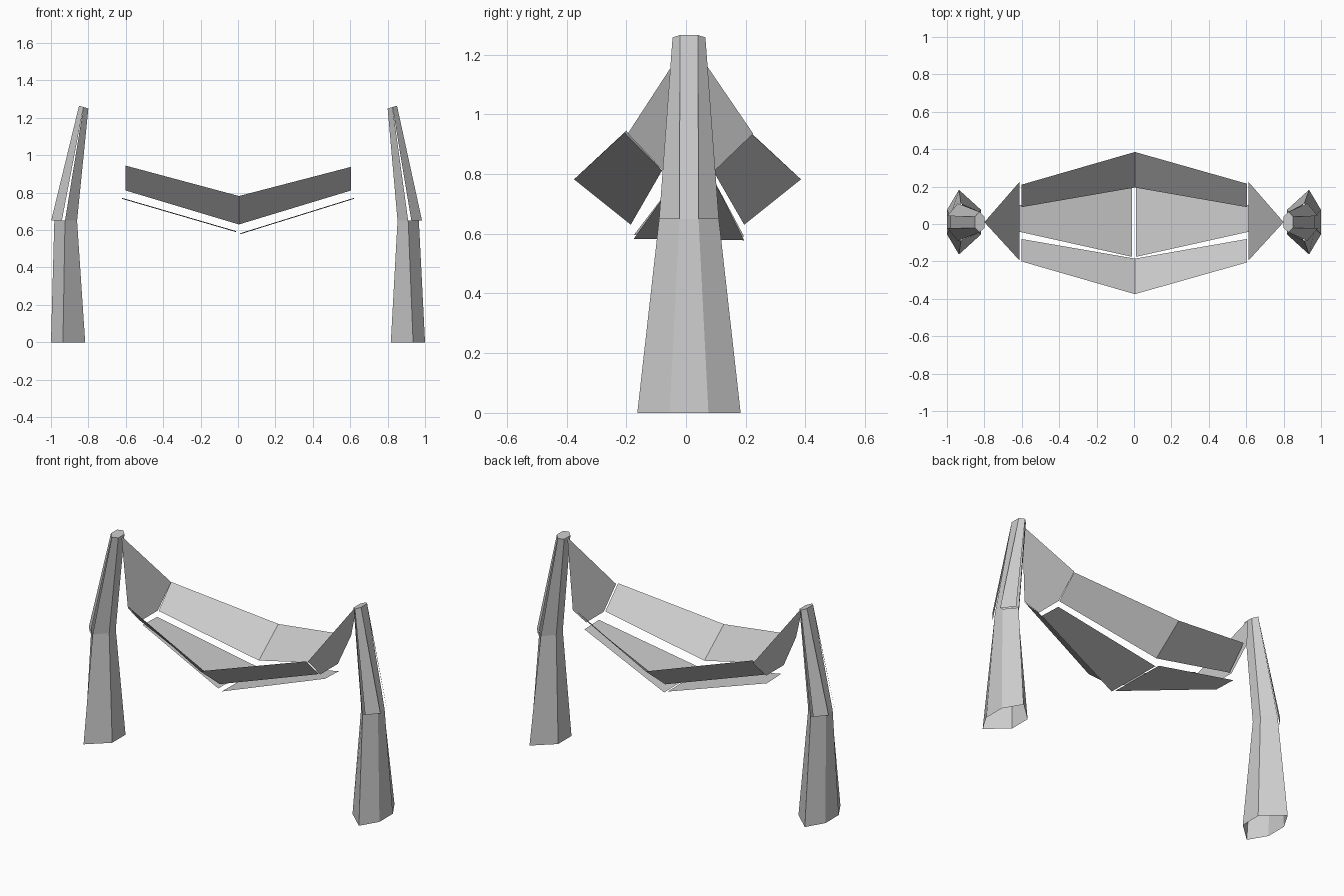
import bpy

if "Cube" in bpy.data.objects:
    bpy.data.objects.remove(bpy.data.objects["Cube"])

CY = 0.01  # shared centre line of posts and cloth


def make(name, verts, faces):
    me = bpy.data.meshes.new(name)
    me.from_pydata(verts, [], faces)
    me.update()
    ob = bpy.data.objects.new(name, me)
    bpy.context.collection.objects.link(ob)
    return ob


def ring(s, z_in, z_out, x_in, x_mid, x_out, w_face, w_mid):
    """Six-sided post section, stretched along y."""
    z_mid = (z_in + z_out) / 2
    return [(s * x_out, CY - w_face, z_out), (s * x_out, CY + w_face, z_out),
            (s * x_mid, CY + w_mid, z_mid), (s * x_in, CY + w_face, z_in),
            (s * x_in, CY - w_face, z_in), (s * x_mid, CY - w_mid, z_mid)]


def walls(s, skip=()):
    quads = [(i, (i + 1) % 6, 6 + (i + 1) % 6, 6 + i) for i in range(6) if i not in skip]
    return quads if s > 0 else [q[::-1] for q in quads]


for s, side in ((-1, "left"), (1, "right")):
    push = 0.015 if s < 0 else 0.0   # left post bows out a little more
    base = ring(s, 0, 0, 0.817, 0.936, 1.0, 0.065, 0.173)
    knee = ring(s, 0.65, 0.65, 0.853 + push / 2, 0.91 + push, 0.967 + push, 0.032, 0.1)
    top = ring(s, 1.25, 1.265, 0.80, 0.826, 0.85, 0.03, 0.055)

    # Lower post: open flared tube
    make(side + "_lower_post", base + knee, walls(s))

    # Upper post: tapering tube with cap, two outer faces replaced by loose strips
    cap = tuple(range(6, 12)) if s > 0 else tuple(range(11, 5, -1))
    make(side + "_upper_post", knee + top, walls(s, skip=(1, 5)) + [cap])

    # Splayed strips standing slightly proud of the post at the knee
    flare = [(x + s * 0.017, y, z) for x, y, z in knee]
    strips = [q for i, q in enumerate(walls(s)) if i in (1, 5)]
    make(side + "_post_strips", flare + top, strips)

    # End cloth gathered to a point at the post top
    ends = [(s * 0.80, CY, 1.25), (s * 0.612, CY - 0.205, 0.935),
            (s * 0.612, CY - 0.085, 0.81), (s * 0.612, CY + 0.085, 0.81),
            (s * 0.612, CY + 0.215, 0.935)]
    make(side + "_end_cloth", ends, [(0, 1, 2, 3, 4)])

    # Sloping bottom panel, hung just below the side panels
    drop = 0.0 if s < 0 else -0.012
    bottom = [(s * 0.012, -0.175, 0.595 + drop), (s * 0.012, 0.195, 0.59 + drop),
              (s * 0.62, 0.1, 0.767), (s * 0.62, -0.04, 0.772)]
    make(side + "_bottom_cloth", bottom, [(0, 1, 2, 3) if s < 0 else (3, 2, 1, 0)])

# Side panels: front and back cloth, each bent at the middle
for s, side in ((-1, "front"), (1, "back")):
    verts = []
    for x, y_top, z_top, y_low, z_low in ((-0.602, 0.205, 0.945, 0.085, 0.812),
                                          (0.005, 0.38, 0.782, 0.19, 0.63),
                                          (0.605, 0.21, 0.938, 0.085, 0.812)):
        verts += [(x, s * y_top + 0.005, z_top), (x, s * y_low + 0.005, z_low)]
    make(side + "_side_cloth", verts, [(0, 1, 3, 2), (2, 3, 5, 4)])
